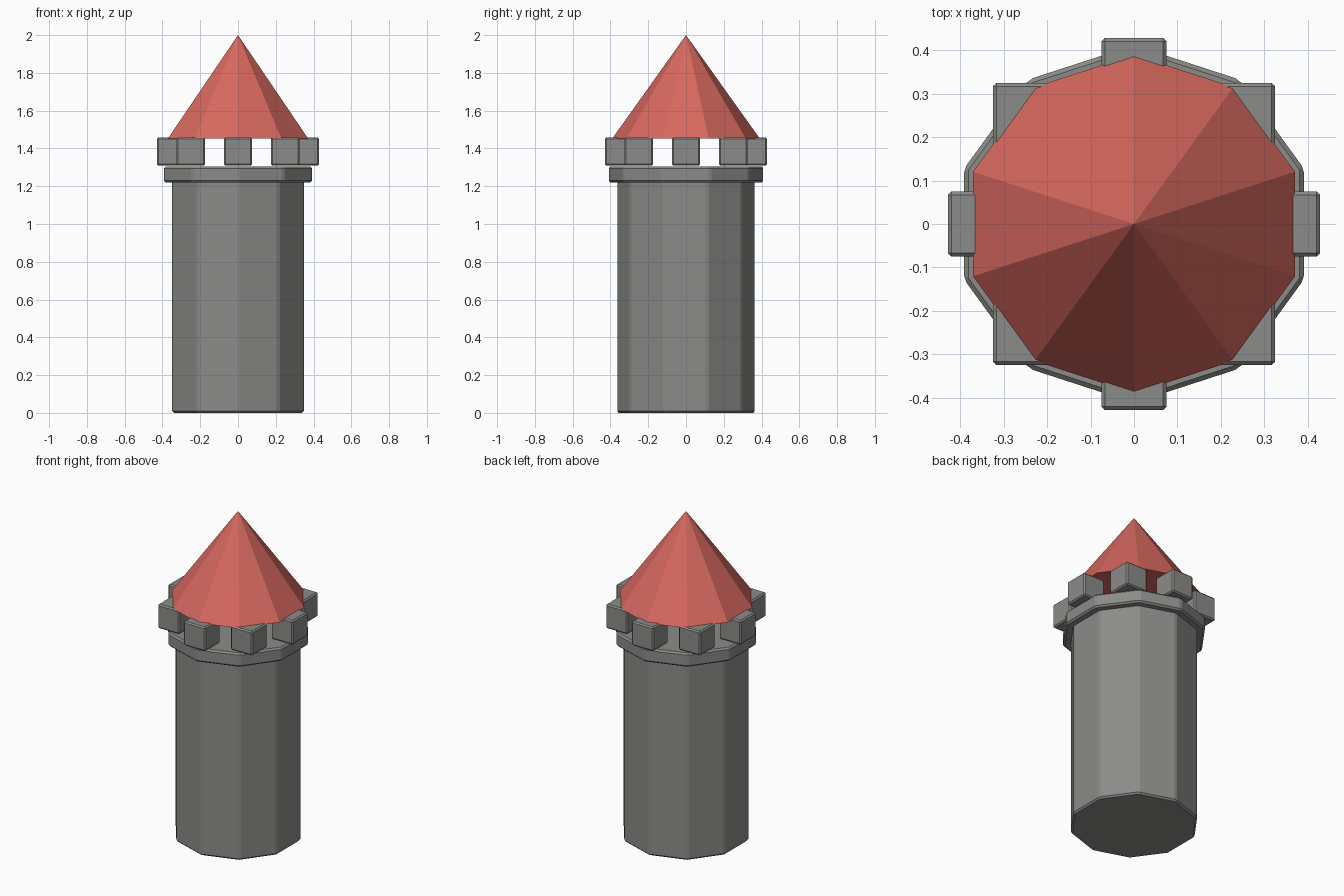
import bpy
import math

if "Cube" in bpy.data.objects:
    bpy.data.objects.remove(bpy.data.objects["Cube"])

SIDES = 10
HALF_PI = math.pi / 2


def material(name, rgb):
    mat = bpy.data.materials.new(name)
    mat.diffuse_color = (*rgb, 1.0)
    mat.use_nodes = True
    mat.node_tree.nodes["Principled BSDF"].inputs["Base Color"].default_value = mat.diffuse_color
    return mat


stone = material("grey stone", (0.26, 0.26, 0.25))
tile = material("red roof", (0.68, 0.14, 0.115))


def finish(name, mat, bevel=0.0):
    """Name the active object, colour it and soften its edges."""
    obj = bpy.context.object
    obj.name = name
    obj.data.materials.append(mat)
    if bevel:
        bpy.ops.object.transform_apply(location=False, rotation=True, scale=True)
        mod = obj.modifiers.new("edge bevel", 'BEVEL')
        mod.width = bevel
        mod.segments = 1
        mod.limit_method = 'ANGLE'
        mod.angle_limit = math.radians(30)
    return obj


def drum(name, radius, bottom, top):
    """Ten-sided stone prism with corners on the y axis."""
    bpy.ops.mesh.primitive_cylinder_add(
        vertices=SIDES, radius=radius, depth=top - bottom,
        location=(0, 0, (bottom + top) / 2))
    return finish(name, stone, 0.01)


# Tower shaft and the wider walkway ring on top
drum("tower_shaft", 0.367, 0.0, 1.235)
drum("walkway_ring", 0.412, 1.22, 1.305)

# Eight axis-aligned battlement blocks around the ring
for i in range(8):
    a = i * math.pi / 4
    bpy.ops.mesh.primitive_cube_add(
        size=0.15, location=(0.354 * math.cos(a), 0.354 * math.sin(a), 1.384))
    finish(f"battlement_{i + 1}", stone, 0.008)

# Pointed roof resting on the battlements
ROOF_BASE = 1.453
bpy.ops.mesh.primitive_cone_add(
    vertices=SIDES, radius1=0.39, radius2=0, depth=2.0 - ROOF_BASE,
    location=(0, 0, (2.0 + ROOF_BASE) / 2))
finish("roof", tile)
